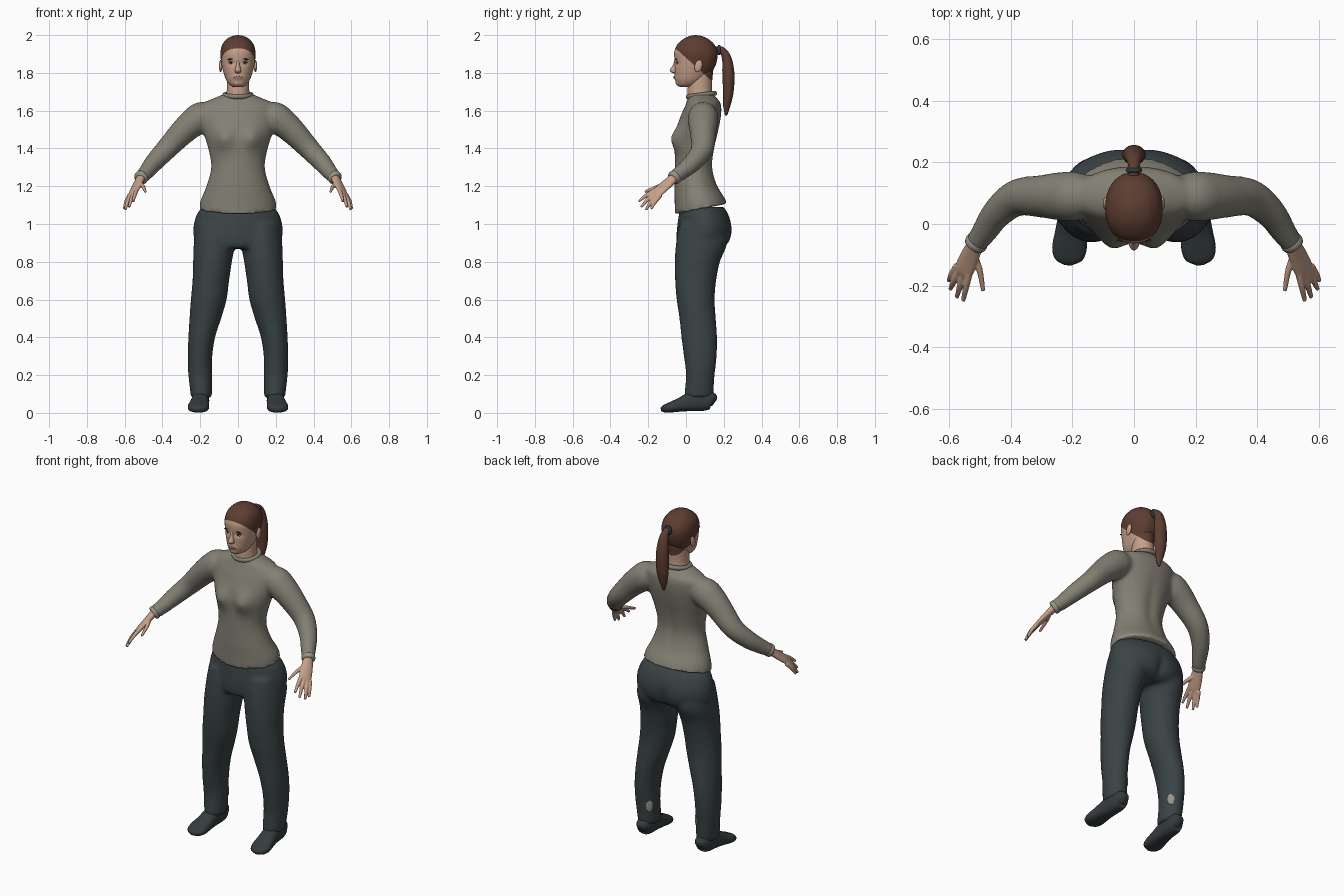
import bpy, bmesh, math
from mathutils import Vector, Matrix
from mathutils.bvhtree import BVHTree

cube = bpy.data.objects.get("Cube")
if cube:
    bpy.data.objects.remove(cube, do_unlink=True)


def material(name, *rgb):
    m = bpy.data.materials.new(name)
    m.use_nodes = True
    m.diffuse_color = (*rgb, 1)
    m.node_tree.nodes["Principled BSDF"].inputs["Base Color"].default_value = (*rgb, 1)
    return m


SKIN = material("skin", .56, .35, .25)
HAIR = material("brown hair", .11, .047, .03)
SHIRT = material("grey knit", .23, .215, .175)
TRIM = material("pale trim", .31, .29, .24)
CLOTH = material("dark trousers", .042, .056, .06)
LEATHER = material("dark shoes", .036, .046, .049)
TIE = material("hair tie", .025, .05, .06)
LIPS = material("lips", .4, .2, .15)
WHITE = material("eye white", .5, .47, .43)
DARK = material("dark eyes", .03, .02, .016)


def resample(rows, sub):
    """Smooth curve through rows of numbers, spaced by distance."""
    p = [Vector(r) for r in rows]
    t = [0]
    for a, b in zip(p, p[1:]):
        t.append(t[-1] + (b - a).length)
    last = len(p) - 1
    lo = lambda i: max(i - 1, 0)
    hi = lambda i: min(i + 1, last)
    m = [(p[hi(i)] - p[lo(i)]) / (t[hi(i)] - t[lo(i)]) for i in range(len(p))]
    out = []
    for i in range(last):
        h = t[i + 1] - t[i]
        for k in range(sub):
            s = k / sub
            r = 1 - s
            out.append(p[i] * (r * r * (1 + 2 * s)) + m[i] * (h * s * r * r)
                       + p[i + 1] * (s * s * (1 + 2 * r)) - m[i + 1] * (h * s * s * r))
    return out + [p[-1]]


def loft(bm, rows, side=None, n=24, power=1, sub=5):
    """Closed tube through (x, y, z, radius, radius); level rings unless side is given."""
    rows = resample(rows, sub)
    centres = [Vector(r[:3]) for r in rows]
    rings = []
    for i, r in enumerate(rows):
        u, v = Vector((1, 0, 0)), Vector((0, 1, 0))
        if side:
            d = (centres[min(i + 1, len(rows) - 1)] - centres[max(i - 1, 0)]).normalized()
            u = Vector(side)
            u = (u - d * u.dot(d)).normalized()
            v = d.cross(u)
        ring = []
        for k in range(n):
            a = math.tau * k / n
            c, s = math.cos(a), math.sin(a)
            ring.append(bm.verts.new(
                centres[i] + u * abs(r[3]) * math.copysign(abs(c) ** power, c)
                + v * abs(r[4]) * math.copysign(abs(s) ** power, s)))
        rings.append(ring)
    for a, b in zip(rings, rings[1:]):
        for k in range(n):
            bm.faces.new((a[k], a[k - 1], b[k - 1], b[k]))
    bm.faces.new(rings[0])
    bm.faces.new(rings[-1][::-1])
    return [v for ring in rings for v in ring]


def level(*rows):
    """Turn (x, z, half width, front y, back y) into loft rows."""
    return [(x, (f + b) / 2, z, w, (b - f) / 2) for x, z, w, f, b in rows]


def ball(bm, place, size, turn=0, axis="Z"):
    bmesh.ops.create_uvsphere(
        bm, u_segments=20, v_segments=12, radius=1,
        matrix=Matrix.Translation(place) @ Matrix.Rotation(turn, 4, axis) @ Matrix.Diagonal((*size, 1)))


def bulge(verts, x, z, wide, tall, push, front=True):
    """Push a soft bump, mirrored in x, toward the front."""
    for v in verts:
        if (v.co.y < .06) == front:
            v.co.y -= push * math.exp(-((abs(v.co.x) - x) / wide) ** 2 - ((v.co.z - z) / tall) ** 2)


def mirror(bm):
    copy = bmesh.ops.duplicate(bm, geom=bm.verts[:] + bm.edges[:] + bm.faces[:])["geom"]
    for v in copy:
        if isinstance(v, bmesh.types.BMVert):
            v.co.x *= -1


def finish(bm, name, *mats, voxel=0, smooth=6):
    bmesh.ops.recalc_face_normals(bm, faces=bm.faces[:])
    ob = bpy.data.objects.new(name, bpy.data.meshes.new(name))
    bm.to_mesh(ob.data)
    bm.free()
    bpy.context.collection.objects.link(ob)
    if voxel:  # fuse overlapping volumes into one skin
        mod = ob.modifiers.new("fuse", "REMESH")
        mod.mode, mod.voxel_size = "VOXEL", voxel
        soft = ob.modifiers.new("soften", "SMOOTH")
        soft.factor, soft.iterations = .5, smooth
        fused = bpy.data.meshes.new_from_object(ob.evaluated_get(bpy.context.evaluated_depsgraph_get()))
        ob.modifiers.clear()
        ob.data = fused
    ob.data.materials.clear()
    for m in mats:
        ob.data.materials.append(m)
    for p in ob.data.polygons:
        p.use_smooth, p.material_index = True, 0
    return ob


def cut_colour(ob, point, normal):
    """Slice by a plane and give the far side the second colour."""
    bm = bmesh.new()
    bm.from_mesh(ob.data)
    point, normal = Vector(point), Vector(normal)
    bmesh.ops.bisect_plane(bm, geom=bm.verts[:] + bm.edges[:] + bm.faces[:],
                           plane_co=point, plane_no=normal)
    for f in bm.faces:
        f.material_index = int((f.calc_center_median() - point).dot(normal) > 0)
    bm.to_mesh(ob.data)
    bm.free()


# Shirt: sleeves first, mirrored, then the torso
bm = bmesh.new()
loft(bm, [(.12, .09, 1.565, .06, .06), (.19, .09, 1.565, .083, .08), (.245, .09, 1.53, .076, .078),
          (.295, .09, 1.485, .069, .07), (.38, .085, 1.395, .057, .06), (.445, .035, 1.325, .05, .05),
          (.49, -.03, 1.27, .041, .041), (.517, -.068, 1.242, .035, .035)], side=(0, 0, 1))
mirror(bm)
torso = loft(bm, level((0, 1.08, .208, -.06, .22), (0, 1.13, .197, -.06, .2), (0, 1.2, .168, -.062, .167),
                       (0, 1.3, .142, -.06, .145), (0, 1.4, .158, -.058, .155), (0, 1.5, .188, -.05, .175),
                       (0, 1.58, .2, -.025, .187), (0, 1.635, .19, 0, .185), (0, 1.665, .13, .01, .165),
                       (0, 1.69, .07, .025, .14)), n=40)
bulge(torso, .075, 1.45, .05, .055, .036)
bulge(torso, 0, 1.35, .03, .15, .012, front=False)
for v in torso:  # hem rises toward the back
    v.co.z += .2 * (v.co.y - .08) * min(max((1.25 - v.co.z) / .17, 0), 1)
shirt = finish(bm, "shirt", SHIRT, TRIM, voxel=.011)
cut_colour(shirt, (0, .08, 1.093), (0, .2, -1))

bpy.ops.mesh.primitive_torus_add(location=(0, .082, 1.683), rotation=(.13, 0, 0), major_radius=.07,
                                 minor_radius=.013, major_segments=40, minor_segments=12)
collar = bpy.context.object
collar.name = "collar"
collar.data.materials.append(SHIRT)
collar.data.shade_smooth()

bm = bmesh.new()
loft(bm, [(.508, -.055, 1.251, .037, .037), (.514, -.063, 1.245, .038, .038),
          (.519, -.07, 1.24, .035, .035)], side=(0, 0, 1))
mirror(bm)
finish(bm, "cuffs", TRIM)

# Trousers
bm = bmesh.new()
loft(bm, level((.12, 1, .1, -.035, .2), (.125, .9, .109, -.053, .218), (.135, .8, .103, -.06, .18),
               (.144, .7, .097, -.058, .16), (.155, .6, .095, -.05, .152), (.173, .5, .084, -.035, .158),
               (.192, .4, .071, -.025, .165), (.201, .3, .065, -.012, .163), (.2, .2, .063, 0, .152),
               (.195, .11, .058, -.008, .146), (.195, .08, .056, -.01, .143)), n=28)
mirror(bm)
hips = loft(bm, level((0, 1.09, .19, -.03, .2), (0, 1.055, .217, -.037, .223), (0, 1, .234, -.045, .243),
                      (0, .95, .237, -.05, .247), (0, .9, .225, -.05, .23), (0, .87, .18, -.04, .19)), n=40)
bulge(hips, 0, .93, .03, .07, .022, front=False)
finish(bm, "trousers", CLOTH, voxel=.011)

# Worn patches on the inner calves
bm = bmesh.new()
ball(bm, (.156, .128, .2), (.02, .004, .034), math.radians(45))
mirror(bm)
finish(bm, "calf_patches", TRIM)

# Shoes, heel to toe
bm = bmesh.new()
loft(bm, [(.195, .152, .055, .018, .02), (.195, .135, .065, .038, .045), (.197, .09, .067, .045, .056),
          (.2, .03, .06, .046, .052), (.205, -.03, .043, .052, .037), (.21, -.08, .03, .056, .028),
          (.213, -.115, .022, .045, .02), (.214, -.132, .018, .015, .01)], side=(1, 0, 0), power=.8)
mirror(bm)
finish(bm, "shoes", LEATHER)

# Hands: palm, thumb and four fingers fused
bm = bmesh.new()
across = (.043, .025, -.03)
loft(bm, [(.512, -.06, 1.248, .026, .022), (.533, -.105, 1.208, .034, .018),
          (.554, -.152, 1.168, .036, .014), (.56, -.165, 1.157, .028, .009)], side=across)
digits = [((.52, -.1, 1.215), (.502, -.15, 1.198), (.49, -.218, 1.17)),
          ((.533, -.15, 1.188), (.546, -.205, 1.155), (.555, -.25, 1.12)),
          ((.55, -.15, 1.172), (.565, -.2, 1.132), (.576, -.238, 1.09)),
          ((.565, -.145, 1.16), (.584, -.184, 1.12), (.597, -.212, 1.075)),
          ((.575, -.135, 1.152), (.592, -.163, 1.118), (.603, -.185, 1.08))]
for base, mid, tip in digits:
    loft(bm, [(*base, .012, .012), (*mid, .0105, .0105), (*tip, .007, .007)], side=across, n=12)
mirror(bm)
finish(bm, "hands", SKIN, voxel=.0035, smooth=4)

# Neck and head, hair coloured above a sloping hairline
hairline = (0, 0, 1.88), (0, .9, 1)
bm = bmesh.new()
loft(bm, level((0, 1.63, .07, .01, .15), (0, 1.7, .06, .008, .138), (0, 1.75, .059, .012, .138),
               (0, 1.82, .06, .02, .145)), n=32)
cut_colour(finish(bm, "neck", SKIN, HAIR), *hairline)

bm = bmesh.new()
head = loft(bm, level((0, 1.725, .022, -.03, .03), (0, 1.735, .042, -.045, .06), (0, 1.76, .061, -.054, .095),
                      (0, 1.79, .073, -.058, .125), (0, 1.83, .084, -.06, .152), (0, 1.87, .091, -.061, .165),
                      (0, 1.91, .093, -.062, .167), (0, 1.95, .083, -.046, .15), (0, 1.98, .058, -.013, .117),
                      (0, 1.995, .03, .02, .083), (0, 2, .004, .046, .054)), n=64, power=.92, sub=6)
bulge(head, .036, 1.853, .02, .013, -.008)
bulge(head, 0, 1.775, .025, .014, .007)
bulge(head, 0, 1.742, .025, .012, .005)
surface = BVHTree.FromBMesh(bm)
cut_colour(finish(bm, "head", SKIN, HAIR), *hairline)


def on_face(x, z):
    return surface.ray_cast(Vector((x, -1, z)), Vector((0, 1, 0)))[0]


bm = bmesh.new()
loft(bm, level((0, 1.872, .007, -.06, -.04), (0, 1.84, .01, -.07, -.04), (0, 1.815, .016, -.086, -.04),
               (0, 1.804, .016, -.08, -.04), (0, 1.797, .006, -.066, -.045)), n=16)
finish(bm, "nose", SKIN)


def face_part(name, mat, x, z, size, turn=0):
    bm = bmesh.new()
    ball(bm, on_face(x, z), size, turn, "Y")
    if x:
        mirror(bm)
    finish(bm, name, mat)


face_part("eyes", WHITE, .036, 1.852, (.014, .004, .006))
face_part("irises", DARK, .036, 1.852, (.006, .0055, .006))
face_part("upper_lids", DARK, .036, 1.858, (.016, .005, .0025), .08)
face_part("eyebrows", DARK, .037, 1.873, (.02, .004, .0035), .1)
face_part("mouth", LIPS, 0, 1.776, (.023, .004, .007))

bm = bmesh.new()
ball(bm, (.092, .066, 1.836), (.009, .02, .033), -.25, "X")
mirror(bm)
finish(bm, "ears", SKIN)

# Ponytail and its tie
bm = bmesh.new()
loft(bm, [(0, .14, 1.915, .02, .02), (0, .185, 1.922, .018, .018), (0, .213, 1.885, .027, .024),
          (0, .224, 1.8, .037, .032), (0, .224, 1.7, .036, .028), (0, .216, 1.63, .024, .02),
          (0, .212, 1.575, .006, .006)], side=(1, 0, 0))
finish(bm, "ponytail", HAIR)

bpy.ops.mesh.primitive_torus_add(location=(0, .175, 1.921), rotation=(math.pi / 2, 0, 0), major_radius=.019,
                                 minor_radius=.008, major_segments=24, minor_segments=10)
tie = bpy.context.object
tie.name = "hair_tie"
tie.data.materials.append(TIE)
tie.data.shade_smooth()
